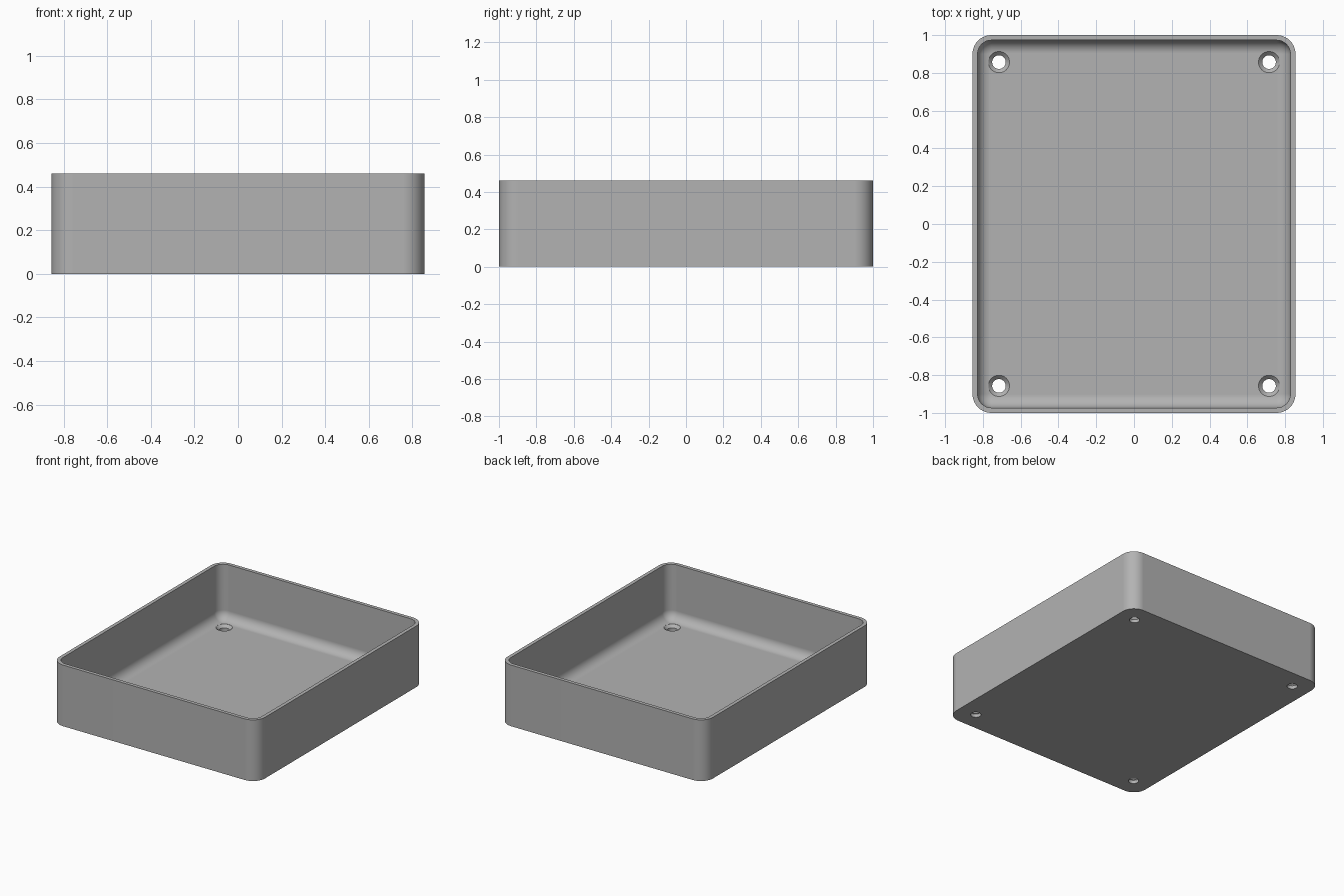
import bpy, bmesh, math

old = bpy.data.objects.get("Cube")
if old:
    bpy.data.objects.remove(old, do_unlink=True)

HALF_X, HALF_Y, HEIGHT = 0.855, 1.0, 0.46
CORNER, WALL, FLOOR, FILLET = 0.1, 0.027, 0.045, 0.07
HOLE_X, HOLE_Y, HOLE_R, SINK_R = 0.715, 0.857, 0.036, 0.056
STEPS = 10

grey = bpy.data.materials.new("mid grey")
grey.use_nodes = True
grey.diffuse_color = (0.45, 0.45, 0.45, 1)
grey.node_tree.nodes["Principled BSDF"].inputs["Base Color"].default_value = grey.diffuse_color


def make_object(name, bm):
    bmesh.ops.recalc_face_normals(bm, faces=bm.faces)
    mesh = bpy.data.meshes.new(name)
    bm.to_mesh(mesh)
    bm.free()
    mesh.materials.append(grey)
    obj = bpy.data.objects.new(name, mesh)
    bpy.context.collection.objects.link(obj)
    return obj


def rounded_ring(bm, inset, z):
    """Rounded rectangle loop, moved inwards from the outer outline."""
    r = CORNER - inset
    ring = []
    for quarter, (sx, sy) in enumerate([(1, 1), (-1, 1), (-1, -1), (1, -1)]):
        for i in range(STEPS + 1):
            a = math.pi / 2 * (quarter + i / STEPS)
            ring.append(bm.verts.new((sx * (HALF_X - CORNER) + r * math.cos(a),
                                      sy * (HALF_Y - CORNER) + r * math.sin(a), z)))
    return ring


def circle_ring(bm, x, y, r, z, n=48):
    return [bm.verts.new((x + r * math.cos(math.tau * i / n),
                          y + r * math.sin(math.tau * i / n), z)) for i in range(n)]


def loft(bm, rings):
    """Skin consecutive loops and cap both ends."""
    for a, b in zip(rings, rings[1:]):
        for i in range(len(a)):
            j = (i + 1) % len(a)
            bm.faces.new((a[i], a[j], b[j], b[i]))
    bm.faces.new(rings[0])
    bm.faces.new(rings[-1])


# Tray shell: outer wall, rim, inner wall, rounded fillet into the floor
profile = [(0, 0), (0, HEIGHT), (WALL, HEIGHT)]
for i in range(STEPS + 1):
    a = math.pi / 2 * i / STEPS
    profile.append((WALL + FILLET * (1 - math.cos(a)), FLOOR + FILLET * (1 - math.sin(a))))
bm = bmesh.new()
loft(bm, [rounded_ring(bm, inset, z) for inset, z in profile])
tray = make_object("tray", bm)

# Countersunk screw holes, one in each corner
bm = bmesh.new()
for sx in (-1, 1):
    for sy in (-1, 1):
        sections = [(HOLE_R, -0.05), (HOLE_R, FLOOR - 0.02), (SINK_R, FLOOR), (SINK_R, FLOOR + 0.1)]
        loft(bm, [circle_ring(bm, sx * HOLE_X, sy * HOLE_Y, r, z) for r, z in sections])
cutter = make_object("screw_hole_cutter", bm)
cutter.hide_render = True

cut = tray.modifiers.new("screw holes", 'BOOLEAN')
cut.operation = 'DIFFERENCE'
cut.solver = 'EXACT'
cut.object = cutter

bpy.ops.object.select_all(action='DESELECT')
tray.select_set(True)
bpy.context.view_layer.objects.active = tray
bpy.ops.object.modifier_apply(modifier=cut.name)
bpy.data.objects.remove(cutter, do_unlink=True)

# Smooth curves with flat walls and floor
bpy.ops.object.shade_smooth_by_angle(angle=math.radians(30))
flat = tray.modifiers.new("flat faces", 'WEIGHTED_NORMAL')
flat.keep_sharp = True
